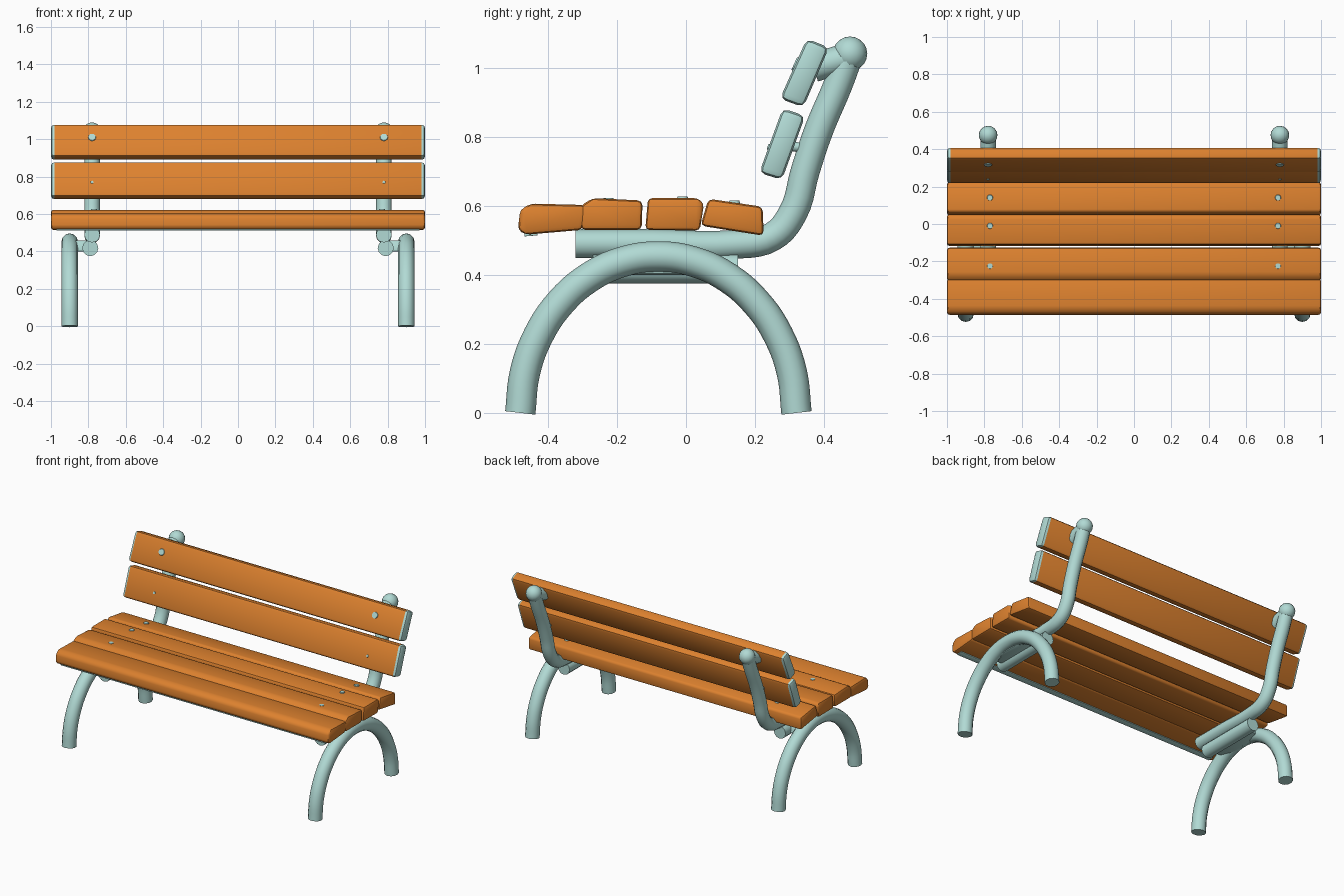
import bpy, bmesh, math
from mathutils import Vector

if "Cube" in bpy.data.objects:
    bpy.data.objects.remove(bpy.data.objects["Cube"])


def make_mat(name, rgb):
    m = bpy.data.materials.new(name)
    m.diffuse_color = (*rgb, 1)
    m.use_nodes = True
    m.node_tree.nodes["Principled BSDF"].inputs["Base Color"].default_value = m.diffuse_color
    return m


WOOD = make_mat("orange wood", (0.72, 0.22, 0.028))
METAL = make_mat("pale teal metal", (0.44, 0.70, 0.66))


def smooth(ob, angle=40):
    bpy.ops.object.select_all(action='DESELECT')
    ob.select_set(True)
    bpy.context.view_layer.objects.active = ob
    bpy.ops.object.shade_smooth_by_angle(angle=math.radians(angle))


def finish(name, bm, mats):
    bmesh.ops.recalc_face_normals(bm, faces=bm.faces[:])
    me = bpy.data.meshes.new(name)
    bm.to_mesh(me)
    bm.free()
    for m in mats:
        me.materials.append(m)
    ob = bpy.data.objects.new(name, me)
    bpy.context.collection.objects.link(ob)
    smooth(ob)
    return ob


def tube(name, pts, radius):
    """Round metal tube through 3D points, with closed ends."""
    cu = bpy.data.curves.new(name, 'CURVE')
    cu.dimensions = '3D'
    cu.bevel_depth = radius
    cu.bevel_resolution = 4
    cu.resolution_u = 5
    cu.use_fill_caps = True
    sp = cu.splines.new('BEZIER')
    sp.bezier_points.add(len(pts) - 1)
    for bp, p in zip(sp.bezier_points, pts):
        bp.co = p
        bp.handle_left_type = bp.handle_right_type = 'AUTO'
    cu.materials.append(METAL)
    ob = bpy.data.objects.new(name, cu)
    bpy.context.collection.objects.link(ob)
    bpy.ops.object.select_all(action='DESELECT')
    ob.select_set(True)
    bpy.context.view_layer.objects.active = ob
    bpy.ops.object.convert(target='MESH')
    smooth(bpy.context.view_layer.objects.active)


def slat(name, profile, half=1.0, bevel=0.014, metal_ends=False, mat=WOOD):
    """Extrude a y-z profile along x and round its edges."""
    bm = bmesh.new()
    face = bm.faces.new([bm.verts.new((-half, y, z)) for y, z in profile])
    ext = bmesh.ops.extrude_face_region(bm, geom=[face])
    verts = [v for v in ext['geom'] if isinstance(v, bmesh.types.BMVert)]
    bmesh.ops.translate(bm, verts=verts, vec=(2 * half, 0, 0))
    bmesh.ops.bevel(bm, geom=bm.edges[:], offset=bevel, segments=2,
                    profile=0.5, affect='EDGES', clamp_overlap=True)
    if metal_ends:
        for f in bm.faces:
            f.material_index = int(abs(f.calc_center_median().x) > half - bevel * 1.2)
    return finish(name, bm, [mat, METAL])


def bolt(name, loc, normal, radius):
    """Thin round bolt head facing along the normal."""
    bm = bmesh.new()
    bmesh.ops.create_cone(bm, cap_ends=True, segments=12, radius1=radius,
                          radius2=radius * 0.85, depth=0.008)
    ob = finish(name, bm, [METAL])
    ob.location = loc
    ob.rotation_euler = Vector(normal).to_track_quat('Z', 'Y').to_euler()


# Seat slats, front to back
seat = [
    [(-0.487, 0.53), (-0.465, 0.516), (-0.30, 0.53), (-0.29, 0.602),
     (-0.45, 0.606), (-0.48, 0.588)],
    [(-0.305, 0.53), (-0.128, 0.53), (-0.126, 0.615), (-0.27, 0.622), (-0.305, 0.60)],
    [(-0.118, 0.53), (0.04, 0.528), (0.052, 0.605), (0.035, 0.622), (-0.11, 0.622)],
    [(0.042, 0.542), (0.225, 0.513), (0.222, 0.597), (0.065, 0.62)],
]
for i, prof in enumerate(seat):
    slat(f"seat_slat_{i + 1}", prof)

# Metal strip below the front edge
slat("seat_front_strip", [(-0.468, 0.511), (-0.43, 0.514), (-0.43, 0.522),
                          (-0.468, 0.519)], half=0.97, bevel=0.001, mat=METAL)

# Backrest slats with metal end caps
slat("back_slat_lower", [(0.212, 0.695), (0.278, 0.675), (0.345, 0.86), (0.28, 0.882)],
     bevel=0.018, metal_ends=True)
slat("back_slat_upper", [(0.272, 0.91), (0.34, 0.885), (0.414, 1.058), (0.35, 1.084)],
     bevel=0.018, metal_ends=True)

ARCH = 0.9    # x of leg arches
POST = 0.78   # x of seat and back supports
for side, s in (("left", -1), ("right", 1)):
    # Arched pair of legs
    arch = []
    for i in range(13):
        a = math.pi * (1 - i / 12)
        arch.append((s * ARCH, -0.08 + 0.4 * math.cos(a), 0.453 * math.sin(a)))
    tube(f"leg_arch_{side}", arch, 0.044)

    # Seat support that bends up into the back post
    path = [(-0.32, 0.49), (-0.1, 0.49), (0.14, 0.488), (0.25, 0.51), (0.31, 0.58),
            (0.345, 0.70), (0.385, 0.82), (0.44, 0.95), (0.473, 1.04)]
    tube(f"back_post_{side}", [(s * POST, y, z) for y, z in path], 0.042)

    # Rounded post top and stubs that hold the back slats
    bm = bmesh.new()
    bmesh.ops.create_uvsphere(bm, u_segments=16, v_segments=10, radius=0.05)
    bmesh.ops.translate(bm, verts=bm.verts[:], vec=(s * POST, 0.475, 1.04))
    finish(f"post_top_{side}", bm, [METAL])
    tube(f"upper_stub_{side}", [(s * POST, 0.47, 1.03), (s * POST, 0.37, 1.0)], 0.042)
    tube(f"lower_stub_{side}", [(s * POST, 0.36, 0.765), (s * POST, 0.28, 0.775)], 0.014)

    # Lower bar and the block that joins it to the arch
    tube(f"lower_bar_{side}", [(s * 0.79, -0.27, 0.418), (s * 0.79, 0.15, 0.418)], 0.043)
    block = slat(f"arch_joint_{side}", [(-0.24, 0.40), (0.10, 0.40), (0.08, 0.46),
                                        (-0.22, 0.46)], half=0.055, mat=METAL)
    block.location.x = s * 0.845

    # Bolt heads
    for i, (y, z) in enumerate(((-0.225, 0.618), (-0.01, 0.623), (0.14, 0.611))):
        bolt(f"seat_bolt_{side}_{i + 1}", (s * 0.77, y, z), (0, 0, 1), 0.017)
    bolt(f"back_bolt_upper_{side}", (s * POST, 0.317, 1.01), (0, -0.91, 0.41), 0.023)
    bolt(f"back_bolt_lower_{side}", (s * POST, 0.24, 0.77), (0, -0.94, 0.34), 0.009)
